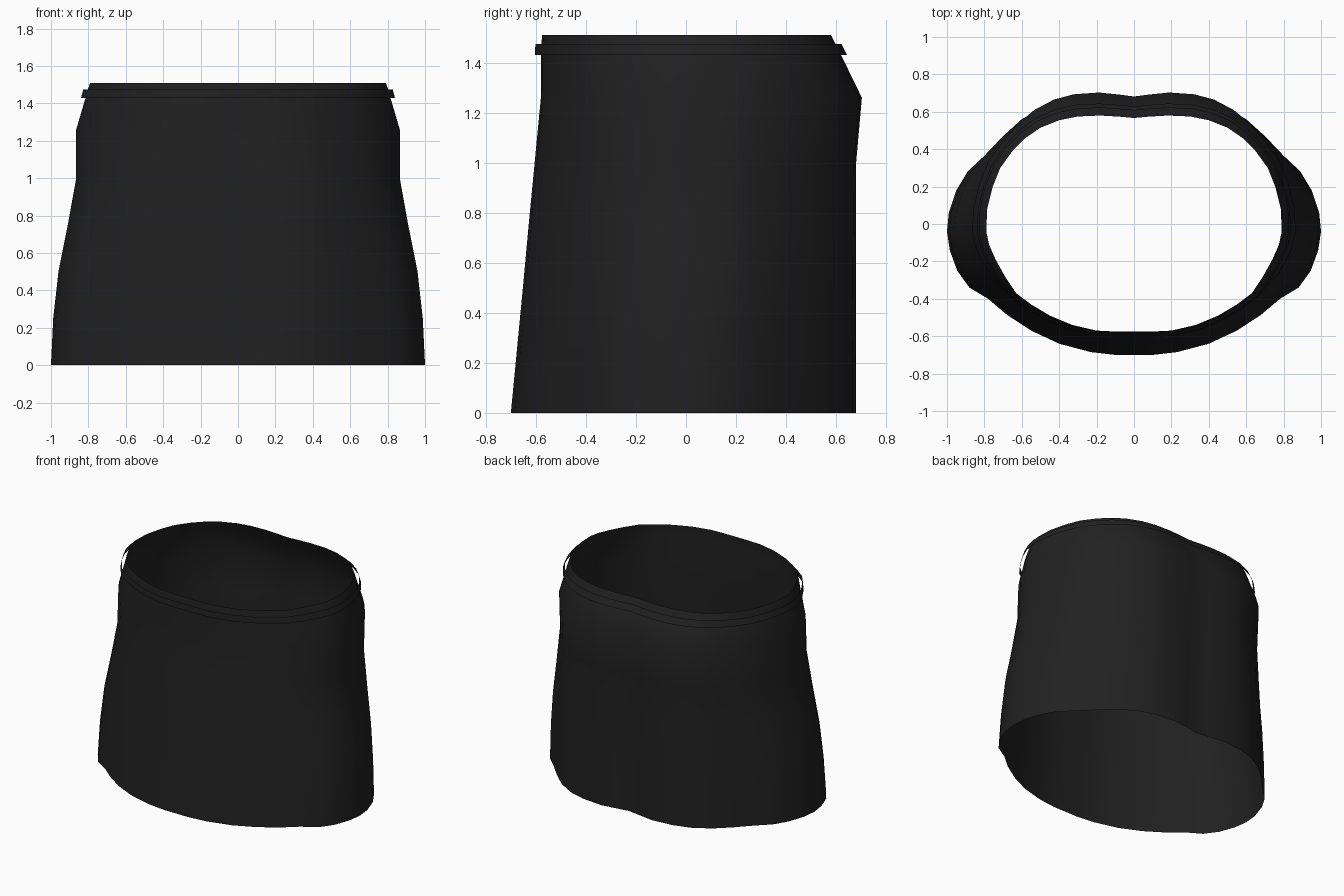
import bpy
import bmesh
from mathutils import Vector

cube = bpy.data.objects.get("Cube")
if cube:
    bpy.data.objects.remove(cube)


def make_material(name, level):
    mat = bpy.data.materials.new(name)
    mat.use_nodes = True
    color = (level, level, level, 1)
    mat.diffuse_color = color
    mat.node_tree.nodes["Principled BSDF"].inputs["Base Color"].default_value = color
    return mat


# Right-hand half outlines, front centre to back centre
HEM = [(0, -.7), (.1, -.7), (.23, -.685), (.4, -.64), (.55, -.57), (.68, -.485),
       (.78, -.4), (.88, -.34), (.945, -.25), (.985, -.14), (1, -.04), (.99, .06),
       (.95, .18), (.89, .28), (.8, .365), (.7, .47), (.6, .56), (.48, .63),
       (.36, .665), (.2, .68), (.1, .665), (0, .65)]
WAIST = [(0, -.575), (.1, -.575), (.2, -.57), (.33, -.54), (.45, -.49), (.55, -.43),
         (.63, -.37), (.69, -.28), (.74, -.19), (.775, -.11), (.79, -.04), (.785, .08),
         (.755, .2), (.715, .3), (.65, .39), (.58, .46), (.5, .515), (.4, .555),
         (.3, .575), (.18, .58), (.08, .574), (0, .567)]

# Height, half width, front depth, back depth
LEVELS = [(0, 1, .7, .68), (.25, .988, .676, .68), (.5, .96, .652, .68),
          (.75, .91, .629, .68), (1, .865, .605, .68), (1.26, .865, .58, .703),
          (1.43, .815, .58, .62), (1.475, .803, .578, .597), (1.51, .79, .575, .58)]


def ring(level, offset=0):
    """Blend hem into waist, stretch to the level's size, mirror the half."""
    z, width, front, back = level
    t = (1 - width) / (1 - .79)
    half = []
    for (hx, hy), (wx, wy) in zip(HEM, WAIST):
        x = hx + (wx - hx) * t
        ends = (front, .7, .575) if hy < 0 else (back, .68, .58)
        y = ends[0] * (hy / ends[1] * (1 - t) + wy / ends[2] * t)
        half.append(Vector((x, y, z)))
    loop = half + [Vector((-p.x, p.y, p.z)) for p in half[-2:0:-1]]
    n = len(loop)
    normals = [(loop[(i + 1) % n] - loop[i - 1]).cross(Vector((0, 0, 1))).normalized()
               for i in range(n)]
    return [p + q * offset for p, q in zip(loop, normals)]


def make_tube(name, rings, mat):
    bm = bmesh.new()
    rows = [[bm.verts.new(p) for p in r] for r in rings]
    for low, high in zip(rows, rows[1:]):
        for i in range(len(low)):
            j = (i + 1) % len(low)
            bm.faces.new((low[i], low[j], high[j], high[i]))
    mesh = bpy.data.meshes.new(name)
    bm.to_mesh(mesh)
    bm.free()
    mesh.materials.append(mat)
    mesh.shade_smooth()
    obj = bpy.data.objects.new(name, mesh)
    bpy.context.collection.objects.link(obj)
    return obj


fabric = make_material("charcoal fabric", .015)

# Open skirt body and the loose band around its waist
make_tube("skirt_body", [ring(level) for level in LEVELS], fabric)
make_tube("waist_band", [ring(level, .024) for level in LEVELS[6:8]], fabric)
